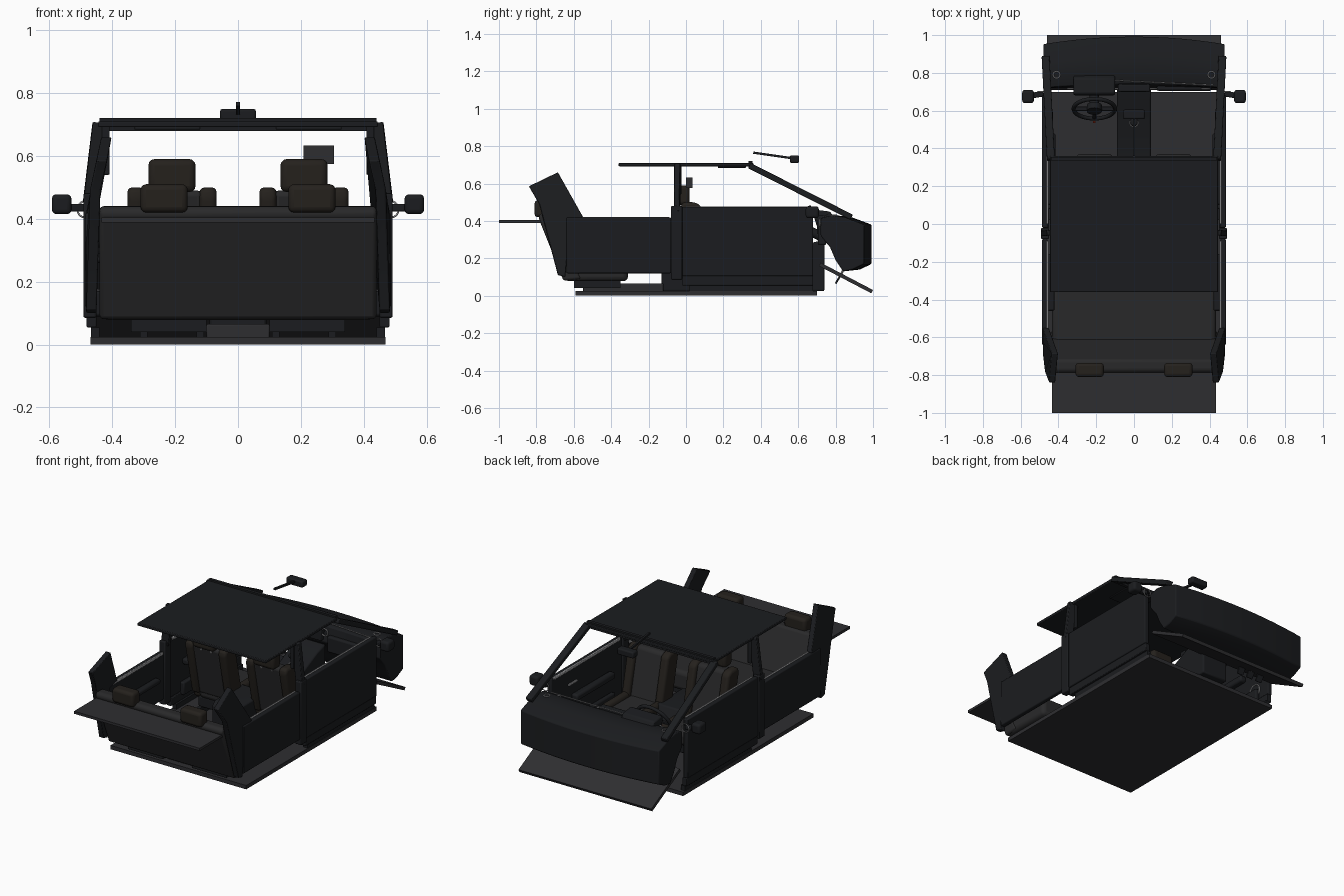
import bpy, bmesh, math
from mathutils import Vector, Matrix

if "Cube" in bpy.data.objects:
    bpy.data.objects.remove(bpy.data.objects["Cube"])

def mat(name, r, g, b):
    m = bpy.data.materials.new(name)
    m.diffuse_color = (r, g, b, 1)
    m.use_nodes = True
    m.node_tree.nodes["Principled BSDF"].inputs["Base Color"].default_value = m.diffuse_color
    return m

BLACK = mat("black_trim", .011, .012, .014)
GREY = mat("grey_carpet", .027, .027, .03)
SEAT = mat("seat_leather", .022, .022, .023)
BROWN = mat("brown_leather", .018, .015, .012)
CHROME = mat("chrome", .35, .35, .36)
RED = mat("red_accent", .35, .03, .01)

def finish(name, bm, m, bevel=0, seg=2):
    bmesh.ops.recalc_face_normals(bm, faces=bm.faces)
    me = bpy.data.meshes.new(name)
    bm.to_mesh(me)
    bm.free()
    me.materials.append(m)
    o = bpy.data.objects.new(name, me)
    bpy.context.collection.objects.link(o)
    if bevel:
        b = o.modifiers.new("bevel", 'BEVEL')
        b.width, b.segments, b.limit_method = bevel, seg, 'ANGLE'
    bpy.ops.object.select_all(action='DESELECT')
    o.select_set(True)
    bpy.context.view_layer.objects.active = o
    bpy.ops.object.shade_smooth_by_angle(angle=math.radians(40))
    return o

def box(name, x, y, z, m, bevel=0, seg=2):
    """Box from (min, max) ranges."""
    bm = bmesh.new()
    bmesh.ops.create_cube(bm, size=1)
    for v in bm.verts:
        v.co = [(a + b) / 2 + c * (b - a) for (a, b), c in zip((x, y, z), v.co)]
    return finish(name, bm, m, bevel, seg)

def prism(name, pts, x0, x1, m, bevel=0, cuts=1, fn=None, seg=2):
    """Side profile (y, z) swept along x, optionally reshaped by fn."""
    bm = bmesh.new()
    rows = [[bm.verts.new((x0 + (x1 - x0) * i / cuts, y, z)) for y, z in pts] for i in range(cuts + 1)]
    n = len(pts)
    for a, b in zip(rows, rows[1:]):
        for i in range(n):
            bm.faces.new((a[i], a[(i + 1) % n], b[(i + 1) % n], b[i]))
    bm.faces.new(rows[0])
    bm.faces.new(rows[-1])
    if fn:
        for v in bm.verts:
            fn(v.co)
    return finish(name, bm, m, bevel, seg)

def bar(name, p, q, w, h, m, bevel=0):
    """Rectangular bar from p to q."""
    p, q = Vector(p), Vector(q)
    bm = bmesh.new()
    bmesh.ops.create_cube(bm, size=1)
    rot = (q - p).to_track_quat('Z', 'Y').to_matrix().to_4x4()
    bm.transform(Matrix.Translation((p + q) / 2) @ rot @ Matrix.Diagonal((w, h, (q - p).length, 1)))
    return finish(name, bm, m, bevel)

def rod(name, p, q, r, m, n=16):
    p, q = Vector(p), Vector(q)
    bm = bmesh.new()
    bmesh.ops.create_cone(bm, cap_ends=True, segments=n, radius1=r, radius2=r, depth=(q - p).length)
    bm.transform(Matrix.Translation((p + q) / 2) @ (q - p).to_track_quat('Z', 'Y').to_matrix().to_4x4())
    return finish(name, bm, m)

def ring(name, loc, r, t, rot, m):
    bpy.ops.mesh.primitive_torus_add(location=loc, rotation=rot, major_radius=r, minor_radius=t,
                                     major_segments=32, minor_segments=8)
    o = bpy.context.object
    o.name = name
    o.data.materials.append(m)
    bpy.ops.object.shade_smooth()

def span(s, a, b):
    return tuple(sorted((s * a, s * b)))

# Floor, sloped footwell, roof and rear shelf
box("floor", (-.47, .47), (-.59, .70), (0, .024), GREY)
bar("footwell_slope", (0, .715, .168), (0, .995, .022), .92, .02, GREY)
box("roof", (-.445, .445), (-.36, .36), (.692, .71), BLACK, .004)
box("rear_shelf", (-.435, .435), (-1, -.77), (.388, .404), GREY)

# Dashboard, bowed towards the windscreen
def bow(c):
    k = (c.x / .48) ** 2
    if c.y > .87:
        c.y -= .04 * k
    elif c.y < .8 and c.z > .35:
        c.y += .02 * (1 - k)
prism("dashboard", [(.72, .415), (.78, .43), (.885, .42), (.992, .38), (.992, .17), (.93, .14), (.84, .13),
      (.80, .19), (.77, .26), (.72, .32)], -.48, .48, BLACK, .006, 12, bow)
prism("instrument_hood", [(.68, .435), (.69, .46), (.77, .45), (.79, .42), (.70, .37)], -.32, -.10, BLACK, .008)
box("glovebox", (.12, .41), (.705, .75), (.27, .37), BLACK, .01)
box("centre_screen", (-.085, .085), (.70, .74), (.33, .43), BLACK, .006)
for x in (-.33, -.09, .1, .38):
    ring("air_vent", (x, .715, .385), .022, .004, (math.pi / 2, 0, 0), CHROME)
rod("dash_chrome_strip", (-.1, .76, .437), (.42, .735, .425), .003, CHROME, 8)

# Steering wheel
wc = Vector((-.21, .61, .375))
tilt = math.radians(62)
R = Matrix.Rotation(tilt, 3, 'X')
ring("steering_wheel_rim", wc, .11, .011, (tilt, 0, 0), BLACK)
rod("steering_hub", wc + R @ Vector((0, 0, .015)), wc - R @ Vector((0, 0, .02)), .04, BLACK, 24)
rod("steering_column", wc, wc - R @ Vector((0, 0, .14)), .025, BLACK)
for a in (0, 180, 270):
    d = Vector((math.cos(math.radians(a)), math.sin(math.radians(a)), 0))
    bar("steering_spoke", wc + R @ (d * .03), wc + R @ (d * .108), .022, .012, BLACK, .003)
box("steering_badge_accent", (-.217, -.203), (.535, .545), (.30, .312), RED, .002)

# Centre console with gear lever
prism("centre_console", [(-.13, .024), (-.13, .2), (-.1, .225), (.16, .225), (.19, .17), (.45, .18), (.66, .28),
      (.74, .30), (.74, .024)], -.09, .09, BLACK, .008)
rod("gear_lever", (0, .52, .2), (0, .54, .27), .007, CHROME)
ring("gear_collar", (0, .535, .225), .022, .003, (.4, 0, 0), CHROME)
box("gear_knob", (-.018, .018), (.52, .56), (.265, .295), BLACK, .01, 3)
box("tunnel_end", (-.10, .10), (-.55, -.12), (.02, .065), GREY, .004)

# Pedals
for x in (-.28, -.21, -.14):
    bar("pedal", (x, .80, .065), (x, .83, .115), .045, .01, BLACK, .003)
    rod("pedal_arm", (x, .82, .10), (x, .86, .17), .006, CHROME, 8)

# Front seats
for s in (-1, 1):
    cx = s * .21
    box("seat_cushion", (cx - .10, cx + .10), (.05, .37), (.12, .205), SEAT, .025, 3)
    box("seat_base", (cx - .11, cx + .11), (.06, .34), (.06, .13), BLACK, .01)
    prism("seat_back", [(.05, .15), (.13, .17), (.055, .49), (-.02, .49)], cx - .10, cx + .10, SEAT, .02, seg=3)
    box("headrest", (cx - .075, cx + .075), (-.055, .02), (.485, .59), BROWN, .02, 3)
    for t in (-1, 1):
        ex = cx + t * .115
        box("cushion_bolster", (ex - .025, ex + .025), (.05, .36), (.12, .225), BROWN, .022, 3)
        prism("back_bolster", [(.04, .15), (.15, .17), (.08, .48), (.05, .50), (-.02, .50), (-.03, .47)],
              ex - .027, ex + .027, BROWN, .02, seg=3)
        box("seat_rail", (cx + t * .09 - .012, cx + t * .09 + .012), (.03, .36), (.024, .065), BLACK)
        rod("headrest_post", (cx + t * .035, -.015, .46), (cx + t * .035, -.017, .51), .006, CHROME, 8)
box("headrest_screen", (.208, .305), (0, .035), (.575, .633), GREY)

# Rear bench
box("rear_cushion", (-.435, .435), (-.65, -.31), (.078, .20), SEAT, .025, 3)
prism("rear_backrest", [(-.56, .09), (-.655, .08), (-.79, .42), (-.775, .44), (-.72, .44)],
      -.44, .44, SEAT, .015, seg=3)
for s in (-1, 1):
    box("rear_headrest", span(s, .16, .31), (-.81, -.735), (.42, .51), BROWN, .018, 3)
    box("rear_bench_support", span(s, .10, .34), (-.6, -.35), (.04, .08), BLACK)

# Everything mirrored along the sides
def lean(c):
    if c.z > .42:
        c.x -= math.copysign(.2 * (c.z - .42), c.x)
for s in (-1, 1):
    box("front_door", span(s, .457, .487), (-.02, .68), (.105, .475), BLACK, .006)
    box("front_door_lower", span(s, .45, .482), (-.02, .68), (.055, .105), BLACK, .004)
    box("door_sill", span(s, .44, .468), (.02, .68), (.024, .055), BLACK)
    box("rear_door", span(s, .457, .487), (-.64, -.08), (.12, .418), BLACK, .006)
    box("front_window_trim", span(s, .452, .463), (0, .66), (.462, .478), CHROME, .003)
    box("rear_window_trim", span(s, .452, .463), (-.62, -.09), (.405, .422), CHROME, .003)
    box("front_armrest", span(s, .415, .46), (.10, .48), (.27, .31), BLACK, .012)
    box("rear_armrest", span(s, .42, .46), (-.46, -.16), (.26, .29), BLACK, .01)
    box("door_pocket", span(s, .43, .46), (.08, .6), (.09, .17), BLACK, .008)
    ring("door_speaker", (s * .454, .56, .17), .045, .004, (0, math.pi / 2, 0), CHROME)
    rod("door_handle", (s * .447, .44, .38), (s * .447, .52, .38), .007, CHROME, 8)
    ring("dash_speaker", (s * .41, .79, .43), .018, .003, (0, 0, 0), CHROME)
    # Pillars
    box("centre_pillar_lower", span(s, .45, .492), (-.08, -.02), (.085, .48), BLACK, .006)
    bar("centre_pillar_upper", (s * .468, -.048, .45), (s * .437, -.045, .705), .03, .05, BLACK, .004)
    box("belt_mount", span(s, .408, .433), (-.065, -.025), (.54, .70), BLACK, .004)
    bar("windscreen_pillar", (s * .44, .34, .695), (s * .468, .885, .42), .042, .03, BLACK, .005)
    prism("rear_quarter_panel", [(-.84, .585), (-.685, .66), (-.55, .42), (-.62, .40), (-.645, .10), (-.685, .11),
          (-.785, .49)], s * .45, s * .483, BLACK, .004, fn=lean)
    # Wing mirrors and sun visors
    box("wing_mirror", span(s, .53, .592), (.64, .71), (.415, .478), BLACK, .014, 3)
    bar("wing_mirror_arm", (s * .48, .69, .435), (s * .54, .68, .435), .03, .025, BLACK, .005)
    box("sun_visor", span(s, .12, .33), (.17, .32), (.684, .693), BLACK, .003)
    ring("mirror_control_ring", (s * .485, .70, .43), .026, .003, (math.pi / 2, 0, 0), CHROME)

# Windscreen header and inner mirror
bar("windscreen_header", (-.44, .345, .70), (.44, .345, .70), .02, .04, BLACK)
box("inner_mirror", (-.057, .057), (.555, .605), (.71, .75), BLACK, .008)
bar("inner_mirror_stem", (0, .36, .765), (0, .57, .735), .012, .012, BLACK)
